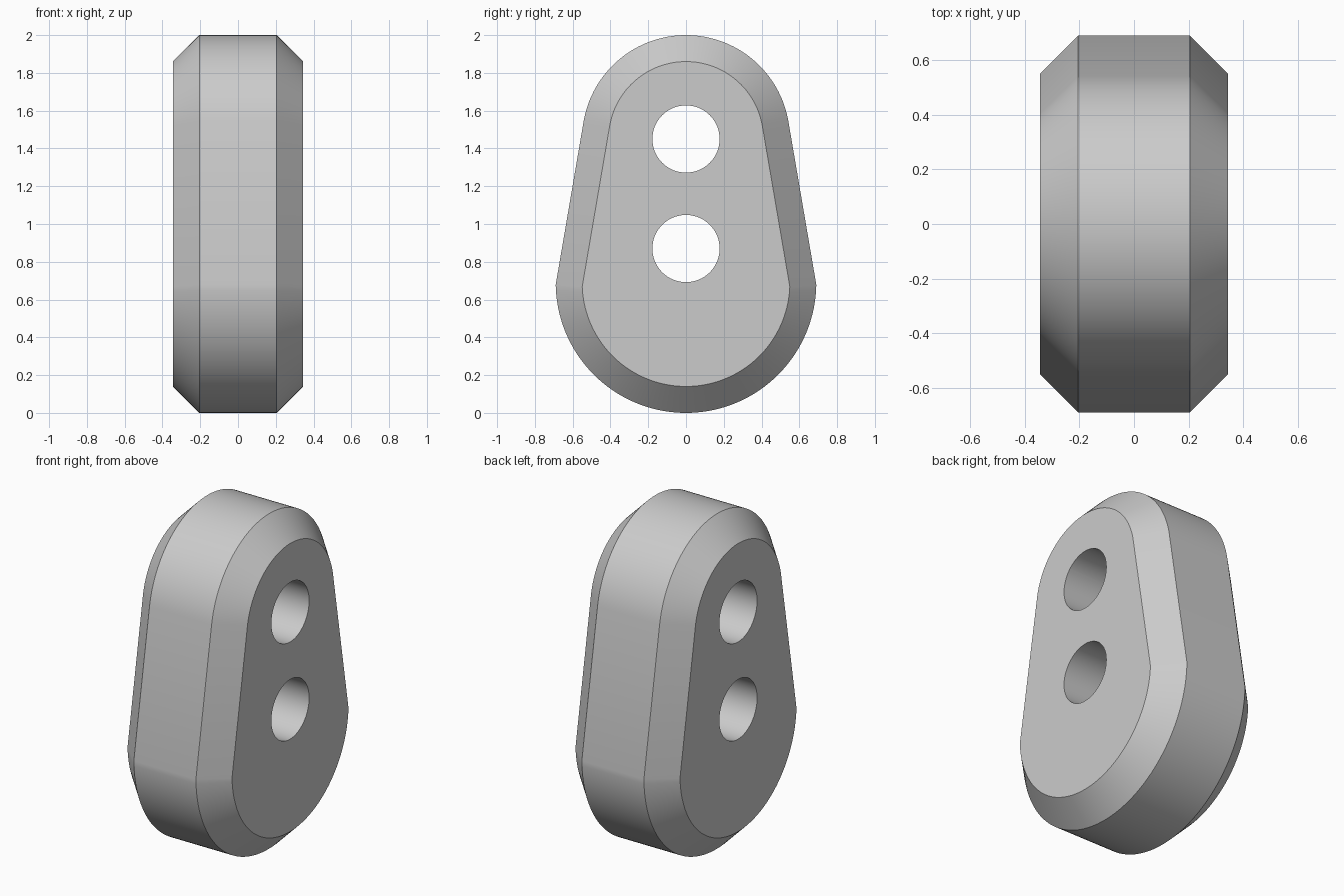
import bpy, bmesh, math

if "Cube" in bpy.data.objects:
    bpy.data.objects.remove(bpy.data.objects["Cube"], do_unlink=True)

TOP_Z, TOP_R = 1.45, 0.55        # small upper arc
LOW_Z, LOW_R = 0.69, 0.69        # large lower arc
TILT = math.radians(9.7)         # lean of the straight flanks
HALF, BEVEL = 0.345, 0.14
HOLE_R, HOLE_HEIGHTS = 0.178, (1.45, 0.87)

grey = bpy.data.materials.new("plain grey")
grey.use_nodes = True
grey.diffuse_color = (0.6, 0.6, 0.6, 1)
grey.node_tree.nodes["Principled BSDF"].inputs["Base Color"].default_value = (0.6, 0.6, 0.6, 1)


def arc(centre_z, radius, start, end, steps):
    angles = [start + (end - start) * i / steps for i in range(steps + 1)]
    return [(radius * math.cos(a), centre_z + radius * math.sin(a)) for a in angles]


def outline(inset):
    """Egg-shaped outline, moved inward by the inset."""
    low_r = LOW_R - inset
    # the flank meets the lower arc where both lie on the same inset line
    flank = (TOP_Z - LOW_Z) * math.sin(TILT) + TOP_R - inset
    corner = TILT - math.acos(min(1, flank / low_r))
    return (arc(TOP_Z, TOP_R - inset, TILT, math.pi - TILT, 64)
            + arc(LOW_Z, low_r, math.pi - corner, 2 * math.pi + corner, 72))


# Body: four outlines across the width, joined by bands and closed by flat sides
bm = bmesh.new()
rings = []
for x, inset in ((-HALF, BEVEL), (BEVEL - HALF, 0), (HALF - BEVEL, 0), (HALF, BEVEL)):
    rings.append([bm.verts.new((x, y, z)) for y, z in outline(inset)])
for a, b in zip(rings, rings[1:]):
    for i in range(len(a)):
        j = (i + 1) % len(a)
        bm.faces.new((a[i], a[j], b[j], b[i]))
bm.faces.new(rings[0])
bm.faces.new(rings[-1])
bmesh.ops.recalc_face_normals(bm, faces=bm.faces)
mesh = bpy.data.meshes.new("body")
bm.to_mesh(mesh)
bm.free()
body = bpy.data.objects.new("body", mesh)
bpy.context.collection.objects.link(body)
mesh.materials.append(grey)

# Two round through holes
for height in HOLE_HEIGHTS:
    bpy.ops.mesh.primitive_cylinder_add(vertices=64, radius=HOLE_R, depth=1,
                                        location=(0, 0, height),
                                        rotation=(0, math.pi / 2, 0))
    cutter = bpy.context.object
    cutter.name = "hole_cutter"
    cutter.hide_render = True
    cutter.data.materials.append(grey)
    cut = body.modifiers.new("hole", "BOOLEAN")
    cut.operation = "DIFFERENCE"
    cut.solver = "EXACT"
    cut.object = cutter
    bpy.context.view_layer.objects.active = body
    bpy.ops.object.modifier_apply(modifier=cut.name)
    bpy.data.objects.remove(cutter, do_unlink=True)

# Smooth curves with crisp bevel and hole edges
bpy.ops.object.select_all(action="DESELECT")
body.select_set(True)
bpy.context.view_layer.objects.active = body
bpy.ops.object.shade_smooth_by_angle(angle=math.radians(30))
